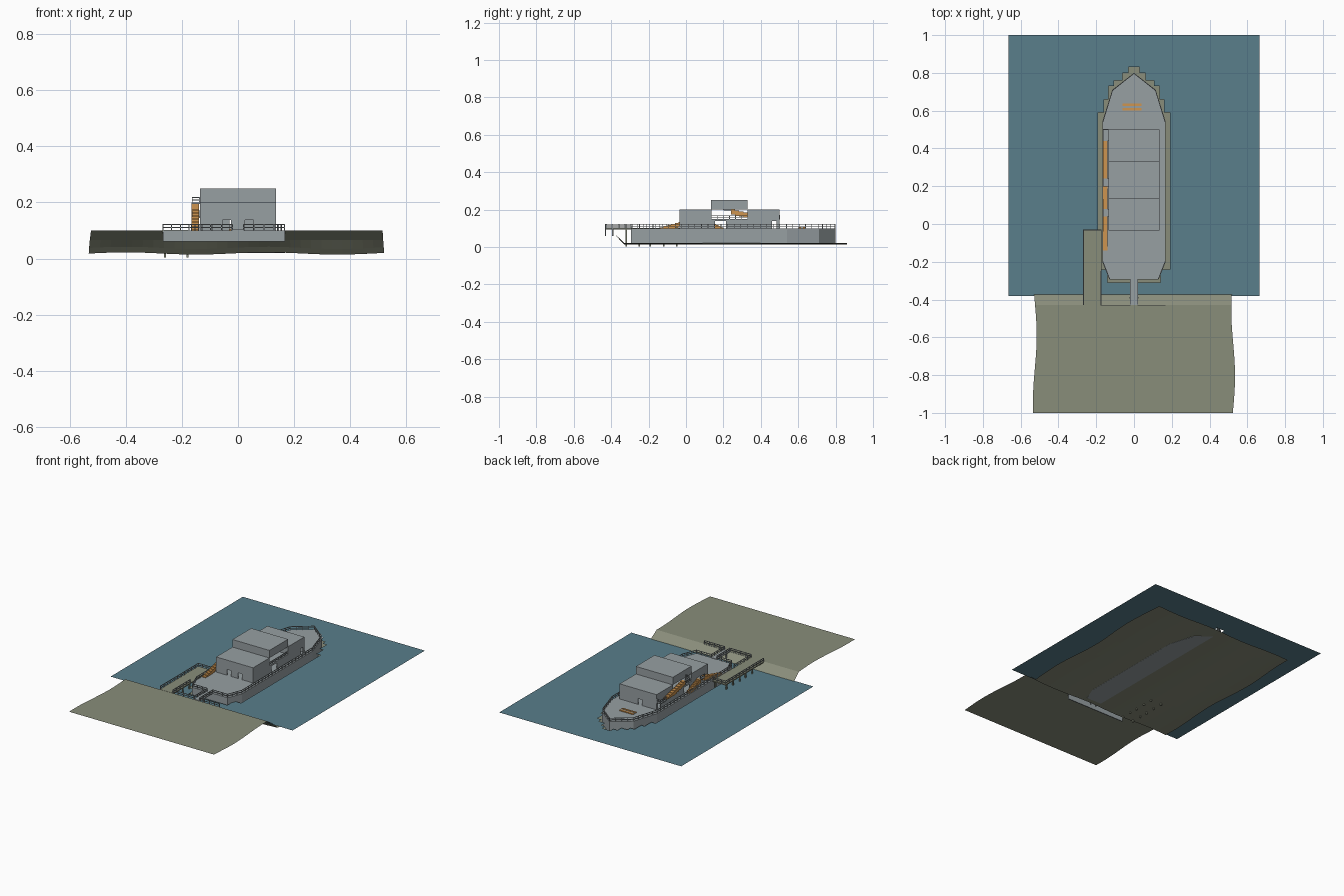
import bpy, bmesh, math
from mathutils import Vector, Matrix

cube = bpy.data.objects.get("Cube")
if cube:
    bpy.data.objects.remove(cube, do_unlink=True)


def material(name, r, g, b):
    m = bpy.data.materials.new(name)
    m.use_nodes = True
    m.diffuse_color = (r, g, b, 1)
    m.node_tree.nodes["Principled BSDF"].inputs["Base Color"].default_value = (r, g, b, 1)
    return m


WATER = material("water blue", .10, .21, .26)
GREY = material("painted steel grey", .31, .35, .365)
SAND = material("olive sand", .25, .267, .195)
BROWN = material("orange brown", .62, .30, .08)


def finish(name, bm, mat):
    mesh = bpy.data.meshes.new(name)
    bm.to_mesh(mesh)
    bm.free()
    mesh.materials.append(mat)
    ob = bpy.data.objects.new(name, mesh)
    bpy.context.collection.objects.link(ob)
    return ob


def add_box(bm, x0, x1, y0, y1, z0, z1):
    size = Matrix.Diagonal((x1 - x0, y1 - y0, z1 - z0, 1))
    centre = Matrix.Translation(((x0 + x1) / 2, (y0 + y1) / 2, (z0 + z1) / 2))
    bmesh.ops.create_cube(bm, size=1, matrix=centre @ size)


def boxes(name, mat, *items):
    bm = bmesh.new()
    for item in items:
        add_box(bm, *item)
    return finish(name, bm, mat)


def cut(ob, *items):
    for i, item in enumerate(items):
        cutter = boxes(f"{ob.name}_cutter_{i}", GREY, item)
        cutter.hide_render = True
        cutter.hide_viewport = True
        mod = ob.modifiers.new("opening", 'BOOLEAN')
        mod.operation = 'DIFFERENCE'
        mod.solver = 'EXACT'
        mod.object = cutter


def add_bar(bm, a, b, t):
    d = b - a
    turn = d.to_track_quat('X', 'Z').to_matrix().to_4x4()
    bmesh.ops.create_cube(bm, size=1, matrix=Matrix.Translation((a + b) / 2) @ turn
                          @ Matrix.Diagonal((d.length + t, t, t, 1)))


def railing(name, points, z, height=.022, spacing=.035, t=.0035):
    bm = bmesh.new()
    for p, q in zip(points, points[1:]):
        a, b = Vector((*p, z)), Vector((*q, z))
        for k in (.5, 1):
            up = Vector((0, 0, height * k))
            add_bar(bm, a + up, b + up, t)
        n = max(1, round((b - a).length / spacing))
        for i in range(n + 1):
            foot = a.lerp(b, i / n)
            add_bar(bm, foot, foot + Vector((0, 0, height)), t)
    return finish(name, bm, GREY)


def stairs(name, y_low, y_high, z_low, z_high, n=9):
    bm = bmesh.new()
    for i in range(n):
        ya, yb = (y_low + (y_high - y_low) * k / n for k in (i, i + 1))
        top = z_low + (z_high - z_low) * (i + 1) / n
        add_box(bm, -.165, -.139, min(ya, yb), max(ya, yb), max(z_low, top - .025), top)
    return finish(name, bm, BROWN)


# Shore and sea bed: one sheet with wavy sides
bm = bmesh.new()
ys = [-1 + .57 * i / 10 for i in range(11)] + [-.38, -.35, -.33] + [-.33 + 1.19 * i / 12 for i in range(1, 13)]
rows = []
for y in ys:
    row = []
    for i in range(29):
        s = i / 14 - 1
        x = s * (.525 + .01 * math.sin(-9 * y + .6 * s))
        bed = .018 + .004 * math.cos((x + .4) * 12.5)
        if y <= -.429:
            z = .1
        elif y <= -.379:
            z = .066
        else:
            z = bed + (.02 if y < -.34 else 0)
        row.append(bm.verts.new((x, y, z)))
    rows.append(row)
for r, s in zip(rows, rows[1:]):
    for i in range(28):
        bm.faces.new((r[i], r[i + 1], s[i + 1], s[i]))
finish("shore_and_sea_bed", bm, SAND)

# Water sheet with a stepped opening around the ship
bm = bmesh.new()
steps = [(-.38, 0), (-.31, .14), (-.24, .19), (.59, .16), (.66, .135),
         (.73, .105), (.76, .06), (.8, .03), (.83, 0), (1, 0)]
for (y0, gap), (y1, _) in zip(steps, steps[1:]):
    for side in (-1, 1):
        quad = [(gap, y0), (.665, y0), (.665, y1), (gap, y1)][::side]
        bm.faces.new([bm.verts.new((side * x, y, .06)) for x, y in quad])
finish("water", bm, WATER)

# Hull
half = [(.13, -.295), (.168, -.2), (.168, .54), (.115, .71), (0, .8)]
outline = half + [(-x, y) for x, y in half[-2::-1]]
bm = bmesh.new()
base = bm.faces.new([bm.verts.new((x, y, .02)) for x, y in outline])
top = bmesh.ops.extrude_face_region(bm, geom=[base])["geom"]
bmesh.ops.translate(bm, verts=[v for v in top if isinstance(v, bmesh.types.BMVert)], vec=(0, 0, .08))
bmesh.ops.recalc_face_normals(bm, faces=bm.faces)
finish("hull", bm, GREY)
inner = [(x * .985, y - .003 if y > 0 else y + .003) for x, y in outline]
railing("deck_railing", inner, .1)
for side in (-1, 1):
    railing("stern_railing", [(side * .02, -.292), (side * .128, -.292)], .1)

# Foredeck hatch
boxes("hatch_steps", BROWN, (-.06, .04, .602, .614, .1, .106), (-.06, .04, .626, .638, .1, .106))
boxes("hatch_cover", GREY, (-.06, .04, .614, .626, .1, .103))

# Deckhouse: hollow lower storey with open doors
W = .135
lower = boxes("lower_deckhouse", GREY, (-W, W, -.035, .5, .1, .15))
doors = [(-.055, -.025, -.05, -.02, .09, .138), (.025, .055, -.05, -.02, .09, .138),
         (-.03, .0, .48, .52, .09, .138)]
for side in (-1, 1):
    xs = sorted((side * .125, side * .15))
    doors += [(*xs, .155, .215, .09, .138), (*xs, .46, .485, .09, .138)]
cut(lower, (-W + .004, W - .004, -.031, .496, .09, .146), *doors)

# Upper blocks, open passage and bridge
boxes("upper_aft_block", GREY, (-W, W, -.035, .135, .15, .2))
boxes("upper_fore_block", GREY, (-W, W, .33, .5, .15, .2))
boxes("bridge", GREY, (-W, W, .135, .33, .2, .25))
for side in (-1, 1):
    railing("passage_railing", [(side * .132, .135), (side * .132, .33)], .15, .018)

# Outside stairs and landings on the right side
stairs("aft_stairs", -.14, .04, .1, .15)
stairs("middle_stairs", .2, .08, .1, .15)
stairs("bridge_stairs", .44, .24, .15, .2)
boxes("stair_landings", GREY, (-.165, -W, .04, .08, .144, .15),
      (-.165, -W, .2, .24, .194, .2), (-.165, -W, .44, .5, .144, .15))
railing("aft_landing_railing", [(-.163, .04), (-.163, .08)], .15, .02)
railing("bridge_landing_railing", [(-.163, .24), (-.163, .2), (-.138, .2)], .2, .018)
railing("fore_landing_railing", [(-.163, .44), (-.163, .5), (-.138, .5)], .15, .02)

# Quay wall, pier on piles and boarding plank
boxes("quay_wall", GREY, (-.267, .167, -.434, -.428, .06, .1))
boxes("pier_deck", SAND, (-.27, -.172, -.43, -.03, .094, .101))
boxes("pier_piles", SAND, *[(x - .004, x + .004, y - .004, y + .004, .003, .095)
                            for x in (-.26, -.18) for y in (-.32, -.25, -.19, -.12, -.05)])
boxes("boarding_plank", GREY, (-.022, .022, -.43, -.29, .098, .103))
for side in (-1, 1):
    railing("plank_railing", [(side * .02, -.425), (side * .02, -.295)], .102, .02)
railing("pier_outer_railing", [(-.267, -.428), (-.267, -.033), (-.175, -.033)], .1)
railing("pier_inner_railing", [(-.175, -.428), (-.175, -.25)], .1)
railing("quay_railing_right", [(-.175, -.43), (-.02, -.43)], .1)
railing("quay_railing_left", [(.02, -.43), (.165, -.43)], .1)

# Small piles below the quay
boxes("quay_piles", GREY, *[(x - .004, x + .004, -.395, -.387, .06, .1) for x in (-.02, .02)])
